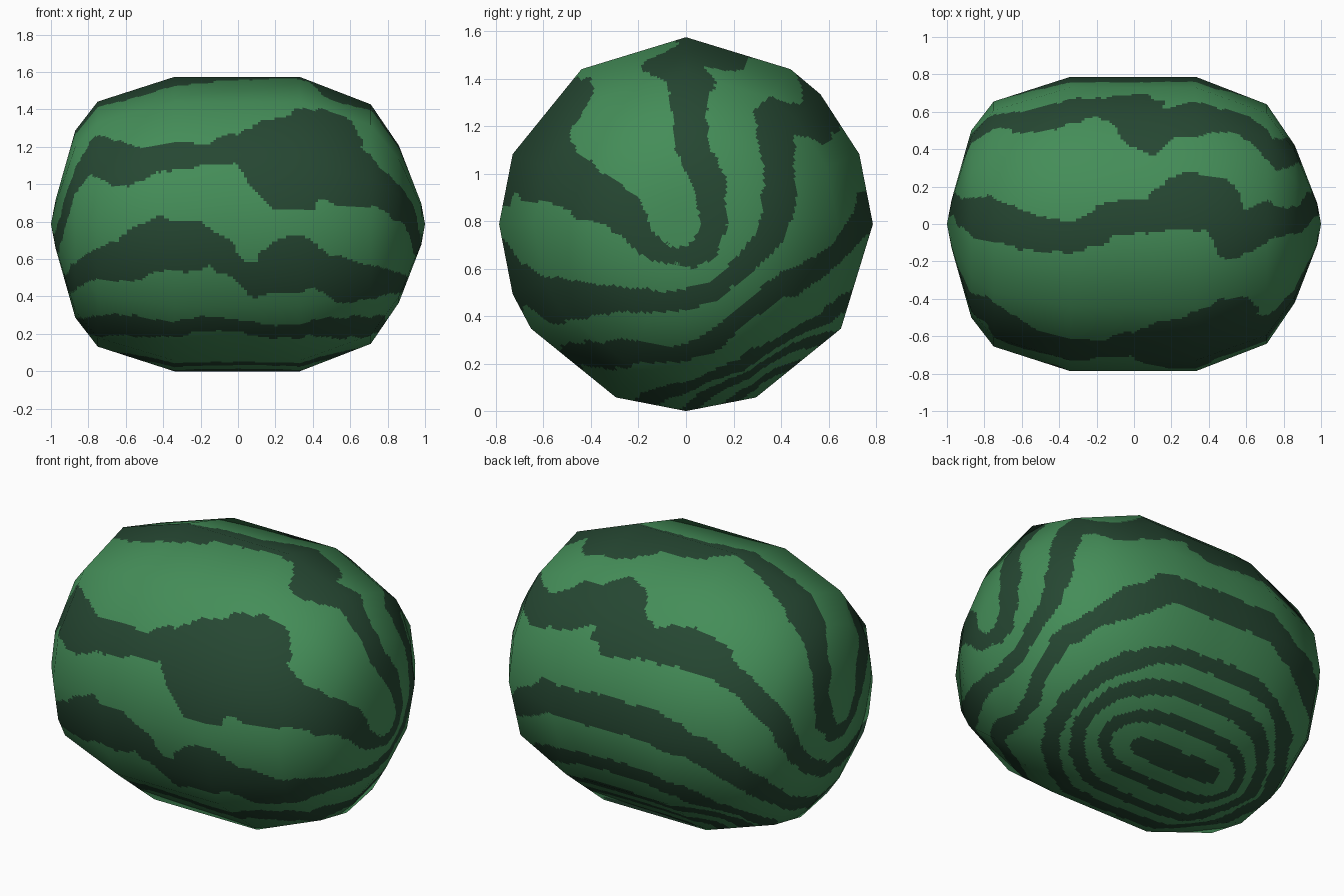
import bpy, math
from mathutils import Vector, noise, kdtree

if "Cube" in bpy.data.objects:
    bpy.data.objects.remove(bpy.data.objects["Cube"])

R, POW = 0.787, 2.5          # body radius, fullness of the long profile


def material(name, rgb):
    m = bpy.data.materials.new(name)
    m.diffuse_color = (*rgb, 1)
    m.use_nodes = True
    m.node_tree.nodes["Principled BSDF"].inputs["Base Color"].default_value = m.diffuse_color
    return m


def on_body(p):
    """Push a point out to the ideal smooth body."""
    rho = math.hypot(p.y, p.z)
    return p * (abs(p.x) ** POW + (rho / R) ** POW) ** (-1 / POW)


# Stripe control points: s = (x, angle from top towards the front, half width)
def s(x, deg, w):
    rho = R * max(0, 1 - abs(x) ** POW) ** (1 / POW)
    a = math.radians(deg)
    return Vector((x, -rho * math.sin(a), rho * math.cos(a))), w


# e = (end sign, y, z, half width) on the rounded ends
def e(side, y, z, w):
    rho = math.hypot(y, z - R)
    x = max(0, 1 - (rho / R) ** POW) ** (1 / POW)
    return Vector((side * x, y, z - R)), w


# upper ring: front band, right end, top band, left end
ring_upper = [
    s(-.85, 59, .08), s(-.75, 53, .12), s(-.6, 63, .12), s(-.4, 62, .10),
    s(-.2, 61, .08), s(0, 58, .11), s(.12, 59, .23), s(.3, 62, .33),
    s(.48, 58, .31), s(.62, 66, .21), s(.77, 69, .13),
    e(1, -.28, .84, .09), e(1, -.18, .70, .06), e(1, -.08, .65, .04),
    e(1, .02, .64, .045), e(1, .09, .69, .06), e(1, .12, .82, .06),
    e(1, .10, .96, .07), e(1, .04, 1.12, .08), e(1, .01, 1.28, .07),
    s(.72, -1, .11), s(.55, 5, .13), s(.45, -8, .16), s(.3, -10, .16),
    s(.1, -4, .10), s(-.1, -2, .10), s(-.3, 5, .08), s(-.5, 5, .095),
    s(-.78, -3, .12), e(-1, .06, 1.1, .08), e(-1, .10, .95, .06),
    e(-1, .10, .8, .06), e(-1, .03, .69, .05), e(-1, -.12, .68, .05),
    e(-1, -.27, .80, .06)]

# middle ring: front belly, right end, back shoulder, left end
ring_middle = [
    s(-.75, 111, .07), s(-.6, 106, .12), s(-.4, 98, .14), s(-.25, 99, .14),
    s(-.12, 101, .10), s(0, 108, .05), s(.1, 112, .11), s(.3, 106, .16),
    s(.45, 110, .10), s(.6, 117, .13), s(.78, 124, .09),
    e(1, -.2, .45, .05), e(1, 0, .45, .05), e(1, .13, .49, .05),
    e(1, .25, .6, .05), e(1, .37, .73, .06), e(1, .42, .88, .08),
    e(1, .40, 1.05, .08), s(.75, -40, .10), s(.6, -52, .09),
    s(.4, -50, .12), s(.2, -44, .12), s(.1, -43, .19), s(0, -51, .17),
    s(-.2, -54, .09), s(-.4, -50, .12), s(-.55, -52, .11), s(-.7, -58, .06),
    e(-1, .43, .92, .07), e(-1, .33, .7, .06), e(-1, .2, .55, .05),
    e(-1, 0, .45, .05), e(-1, -.2, .46, .05), e(-1, -.38, .51, .06)]

# lower ring: low front, right end, back, left end
ring_lower = [
    s(-.7, 147, .08), s(-.55, 142, .09), s(-.4, 139, .07), s(-.2, 135, .06),
    s(0, 136, .05), s(.2, 140, .06), s(.4, 139, .06), s(.6, 146, .09),
    e(1, -.25, .25, .06), e(1, -.05, .22, .045), e(1, .1, .26, .05),
    e(1, .25, .38, .05), e(1, .4, .5, .06), e(1, .55, .58, .06),
    s(.6, -97, .08), s(.4, -87, .09), s(.2, -86, .09), s(0, -86, .10),
    s(-.3, -86, .10), s(-.6, -95, .09), e(-1, .5, .53, .06),
    e(-1, .3, .37, .05), e(-1, 0, .25, .05), e(-1, -.25, .25, .06)]


def base_ring(length, spread, w, n=24):
    """Nested ring round the middle of the underside."""
    pts = []
    for k in range(n):
        c, d = math.cos(math.tau * k / n), math.sin(math.tau * k / n)
        pts.append(s(math.copysign(abs(c) ** .7, c) * length, 206 + spread * d, w))
    return pts


rings = [ring_upper, ring_middle, ring_lower, base_ring(.70, 42, .05),
         base_ring(.59, 28, .042), base_ring(.45, 15, .036), base_ring(.27, 2, .035)]

samples = []
for ring in rings:
    for (p, w), (q, v) in zip(ring, ring[1:] + ring[:1]):
        n = max(2, int((q - p).length / .01))
        samples += [(on_body(p.lerp(q, k / n)), w + (v - w) * k / n) for k in range(n)]
tree = kdtree.KDTree(len(samples))
for i, (p, w) in enumerate(samples):
    tree.insert(p, i)
tree.balance()


def is_stripe(p):
    p = on_body(p)
    _, i, d = tree.find(p)
    w = samples[i][1]
    ragged = noise.noise(p * 9) * .6 + noise.noise(p * 22) * .4
    return d < w + ragged * min(.035, w * .45)


# Body: faceted outline, finely divided so the stripes can be cut as faces
outline = [(-1, 0), (-.975, .13), (-.87, .5), (-.75, .655), (-.34, R), (.33, R),
           (.71, .64), (.86, .42), (.98, .11), (1, 0)]
corners = [0, 34, 68, 90, 112, 124, 158, 180, 202, 236, 270, 292, 314, 326, 360]

profile = []
for (x0, r0), (x1, r1) in zip(outline, outline[1:]):
    n = max(2, round(math.hypot(x1 - x0, r1 - r0) / .015))
    profile += [(x0 + (x1 - x0) * k / n, r0 + (r1 - r0) * k / n) for k in range(n)]
profile = profile[1:]

section = []
for a, b in zip(corners, corners[1:]):
    n = round((b - a) / 1.15)
    a, b = math.radians(a), math.radians(b)
    pa, pb = Vector((-math.sin(a), math.cos(a))), Vector((-math.sin(b), math.cos(b)))
    section += [pa.lerp(pb, k / n) for k in range(n)]

m, rows = len(section), len(profile)
verts = [Vector((x, r * c.x, r * c.y)) for x, r in profile for c in section]
verts += [Vector((-1, 0, 0)), Vector((1, 0, 0))]
faces = []
for j in range(m):
    k = (j + 1) % m
    for i in range(rows - 1):
        faces.append((i * m + j, i * m + k, (i + 1) * m + k, (i + 1) * m + j))
    last = (rows - 1) * m
    faces.append((rows * m, k, j))
    faces.append((last + j, last + k, rows * m + 1))

lift = Vector((0, 0, R))
mesh = bpy.data.meshes.new("melon_body")
mesh.from_pydata([v + lift for v in verts], [], faces)
mesh.materials.append(material("rind green", (.058, .268, .098)))
mesh.materials.append(material("dark stripe green", (.019, .063, .032)))
for poly in mesh.polygons:
    poly.use_smooth = True
    poly.material_index = int(is_stripe(poly.center - lift))


# Smooth shading over the faceted outline
def smooth_normal(p):
    rho = max(math.hypot(p.y, p.z), 1e-6)
    g = rho ** (POW - 1) / R ** POW / rho
    return Vector((math.copysign(abs(p.x) ** (POW - 1), p.x), g * p.y, g * p.z)).normalized()


mesh.update()
mesh.normals_split_custom_set_from_vertices([smooth_normal(v) for v in verts])
body = bpy.data.objects.new("melon_body", mesh)
bpy.context.collection.objects.link(body)
